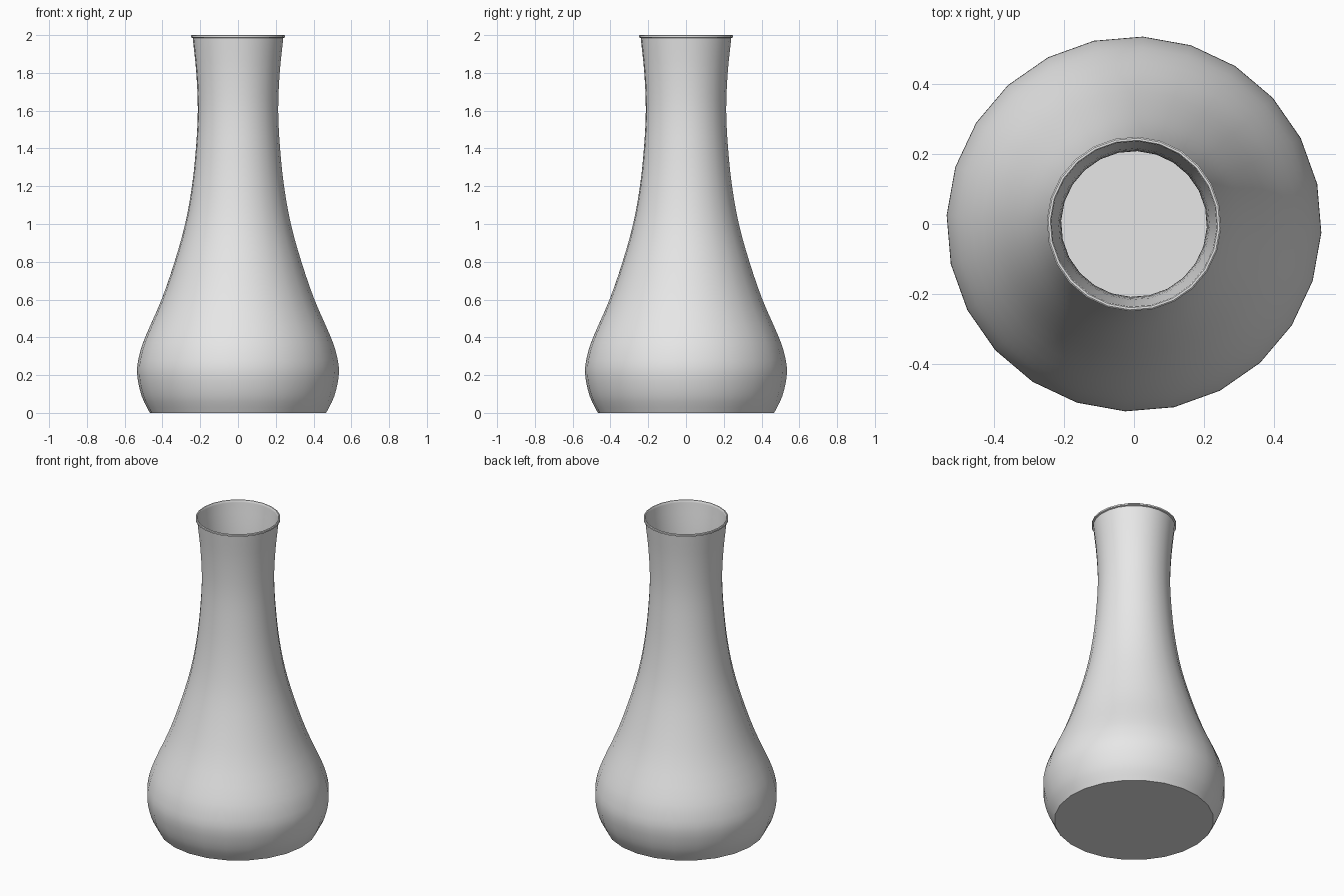
import bpy
import bmesh
import math
from mathutils import Vector

cube = bpy.data.objects.get("Cube")
if cube:
    bpy.data.objects.remove(cube, do_unlink=True)

SIDES = 24
PHASE = math.radians(-2.7)
WALL = 0.005

# Wall profile as (radius, height), from the foot to the mouth
KEYS = [(0.467, 0), (0.511, 0.09), (0.535, 0.21), (0.522, 0.31), (0.488, 0.41),
        (0.405, 0.6), (0.336, 0.8), (0.28, 1.0), (0.244, 1.2), (0.223, 1.4),
        (0.213, 1.6), (0.221, 1.8), (0.24, 1.985)]


def smooth_profile(keys, steps):
    """Catmull-Rom curve through the key points."""
    p = [Vector(k) for k in keys]
    p = [2 * p[0] - p[1]] + p + [2 * p[-1] - p[-2]]
    result = []
    for a, b, c, d in zip(p, p[1:], p[2:], p[3:]):
        for i in range(steps):
            t = i / steps
            result.append(0.5 * (2 * b + (c - a) * t + (2 * a - 5 * b + 4 * c - d) * t ** 2
                                 + (3 * b - a - 3 * c + d) * t ** 3))
    return [tuple(v) for v in result] + [keys[-1]]


def lathe(name, profile, material):
    """Spin a profile around z and close both ends with flat discs."""
    bm = bmesh.new()
    rings = []
    for r, z in profile:
        angles = [PHASE + math.tau * i / SIDES for i in range(SIDES)]
        rings.append([bm.verts.new((r * math.cos(a), r * math.sin(a), z)) for a in angles])
    for low, high in zip(rings, rings[1:]):
        for i in range(SIDES):
            j = (i + 1) % SIDES
            bm.faces.new((low[i], low[j], high[j], high[i]))
    bm.faces.new(rings[0][::-1])
    bm.faces.new(rings[-1])
    mesh = bpy.data.meshes.new(name)
    bm.to_mesh(mesh)
    bm.free()
    mesh.materials.append(material)
    obj = bpy.data.objects.new(name, mesh)
    bpy.context.collection.objects.link(obj)
    bpy.ops.object.select_all(action="DESELECT")
    obj.select_set(True)
    bpy.context.view_layer.objects.active = obj
    bpy.ops.object.shade_smooth_by_angle(angle=math.radians(35))
    return obj


grey = bpy.data.materials.new("light_grey")
grey.use_nodes = True
colour = (0.8, 0.8, 0.8, 1)
grey.diffuse_color = colour
grey.node_tree.nodes["Principled BSDF"].inputs["Base Color"].default_value = colour

# Outer wall, small rolled lip, then the inner wall down to the floor
outer = smooth_profile(KEYS, 3)
lip = [(0.249, 1.988), (0.249, 1.997), (0.245, 2.0), (0.239, 2.0), (0.236, 1.996)]
inner = [(r - WALL, max(z, WALL)) for r, z in reversed(outer)]
lathe("vase", outer + lip + inner, grey)
